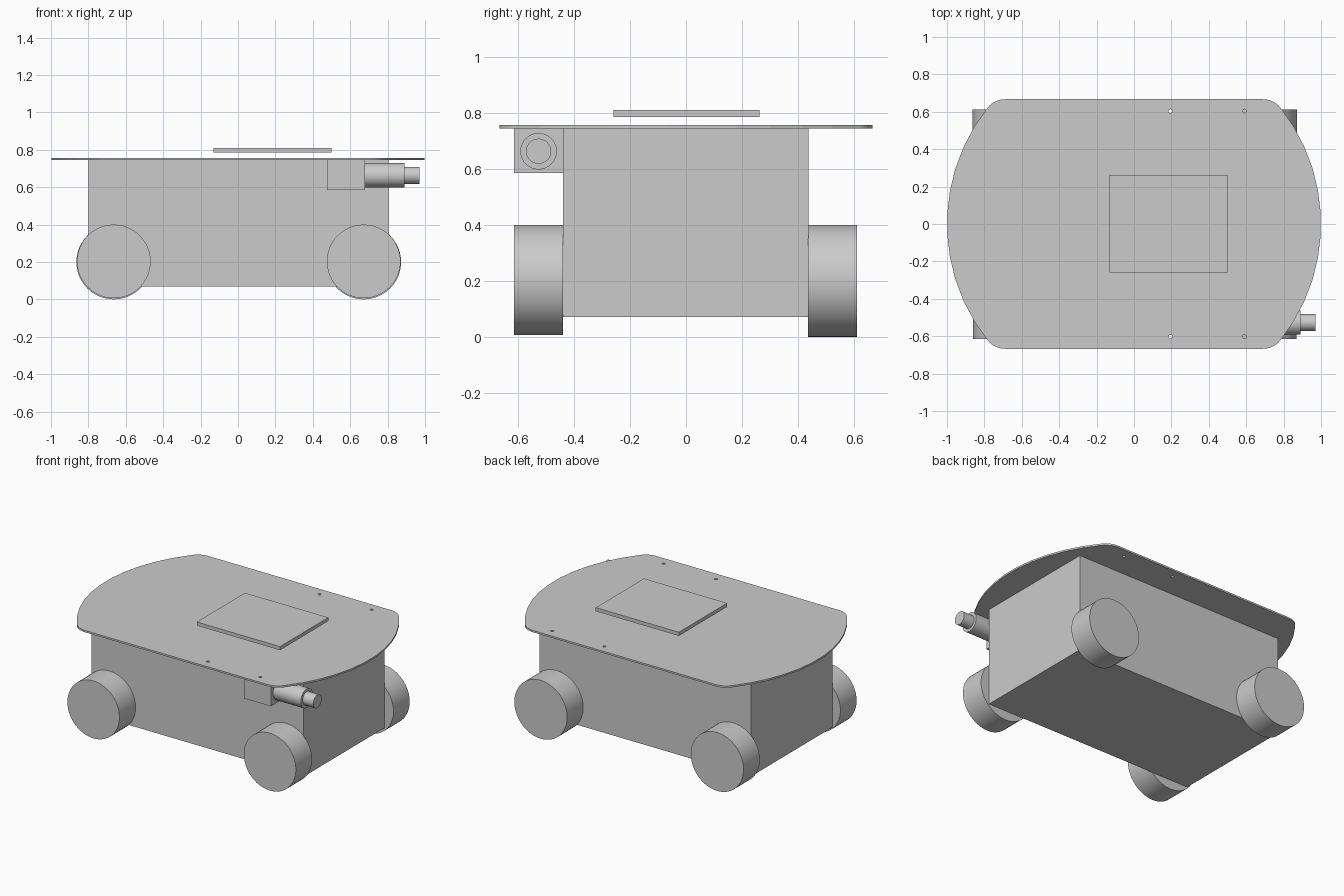
import bpy
from math import sin, cos, pi, atan2, radians

if "Cube" in bpy.data.objects:
    bpy.data.objects.remove(bpy.data.objects["Cube"], do_unlink=True)

grey = bpy.data.materials.new("light grey")
grey.use_nodes = True
grey.diffuse_color = (0.6, 0.6, 0.6, 1)
grey.node_tree.nodes["Principled BSDF"].inputs["Base Color"].default_value = (0.6, 0.6, 0.6, 1)


def box(name, x, y, z):
    """Box given its (min, max) range on each axis."""
    spans = (x, y, z)
    bpy.ops.mesh.primitive_cube_add(size=1, location=[sum(s) / 2 for s in spans])
    ob = bpy.context.object
    ob.name = name
    ob.scale = [s[1] - s[0] for s in spans]
    bpy.ops.object.transform_apply(location=False, rotation=False, scale=True)
    ob.data.materials.append(grey)


def cylinder(name, radius, length, centre, rotation):
    bpy.ops.mesh.primitive_cylinder_add(vertices=48, radius=radius, depth=length,
                                        location=centre, rotation=rotation)
    ob = bpy.context.object
    ob.name = name
    ob.data.materials.append(grey)
    bpy.ops.object.shade_smooth_by_angle(angle=radians(30))


def arc(cx, cy, r, start, end, steps):
    angles = [start + (end - start) * i / steps for i in range(steps + 1)]
    return [(cx + r * cos(a), cy + r * sin(a)) for a in angles]


# Body
box("body", (-0.8, 0.805), (-0.44, 0.437), (0.07, 0.745))

# Deck: round plate with two straight sides, blended corners and four screw holes
half_width, corner = 0.667, 0.119
cx, cy = 0.69, half_width - corner
blend = atan2(cy, cx)
end = arc(0, 0, 1, -blend, blend, 11)
right = arc(cx, -cy, corner, -pi / 2, -blend, 6)[:-1] + end + arc(cx, cy, corner, blend, pi / 2, 6)[1:]
outline = right + [(-x, -y) for x, y in right]
holes = [arc(x, y, 0.01, 0, 2 * pi, 16)[:-1] for x in (0.195, 0.59) for y in (-0.602, 0.604)]

curve = bpy.data.curves.new("deck", "CURVE")
curve.dimensions = "2D"
curve.fill_mode = "BOTH"
curve.extrude = 0.006
for loop in [outline] + holes:
    spline = curve.splines.new("POLY")
    spline.points.add(len(loop) - 1)
    for point, (x, y) in zip(spline.points, loop):
        point.co = (x, y, 0, 1)
    spline.use_cyclic_u = True
    spline.use_smooth = False
deck = bpy.data.objects.new("deck", curve)
deck.location.z = 0.751
bpy.context.collection.objects.link(deck)
bpy.ops.object.select_all(action="DESELECT")
deck.select_set(True)
bpy.context.view_layer.objects.active = deck
bpy.ops.object.convert(target="MESH")
deck = bpy.context.object
deck.data.materials.clear()
deck.data.materials.append(grey)

# Raised panel floating above the deck
box("top_panel", (-0.13, 0.5), (-0.26, 0.262), (0.785, 0.81))

# Wheels
for row, y, radius in (("front", -0.5275, 0.197), ("back", 0.5235, 0.2)):
    for side, x in (("right", -0.664), ("left", 0.672)):
        cylinder(f"{row}_{side}_wheel", radius, 0.175, (x, y, 0.4 - radius), (pi / 2, 0, 0))

# Side sensor: mount, barrel and tip
box("sensor_mount", (0.475, 0.68), (-0.615, -0.44), (0.585, 0.745))
cylinder("sensor_barrel", 0.065, 0.21, (0.785, -0.527, 0.663), (0, pi / 2, 0))
cylinder("sensor_tip", 0.045, 0.08, (0.93, -0.527, 0.663), (0, pi / 2, 0))
